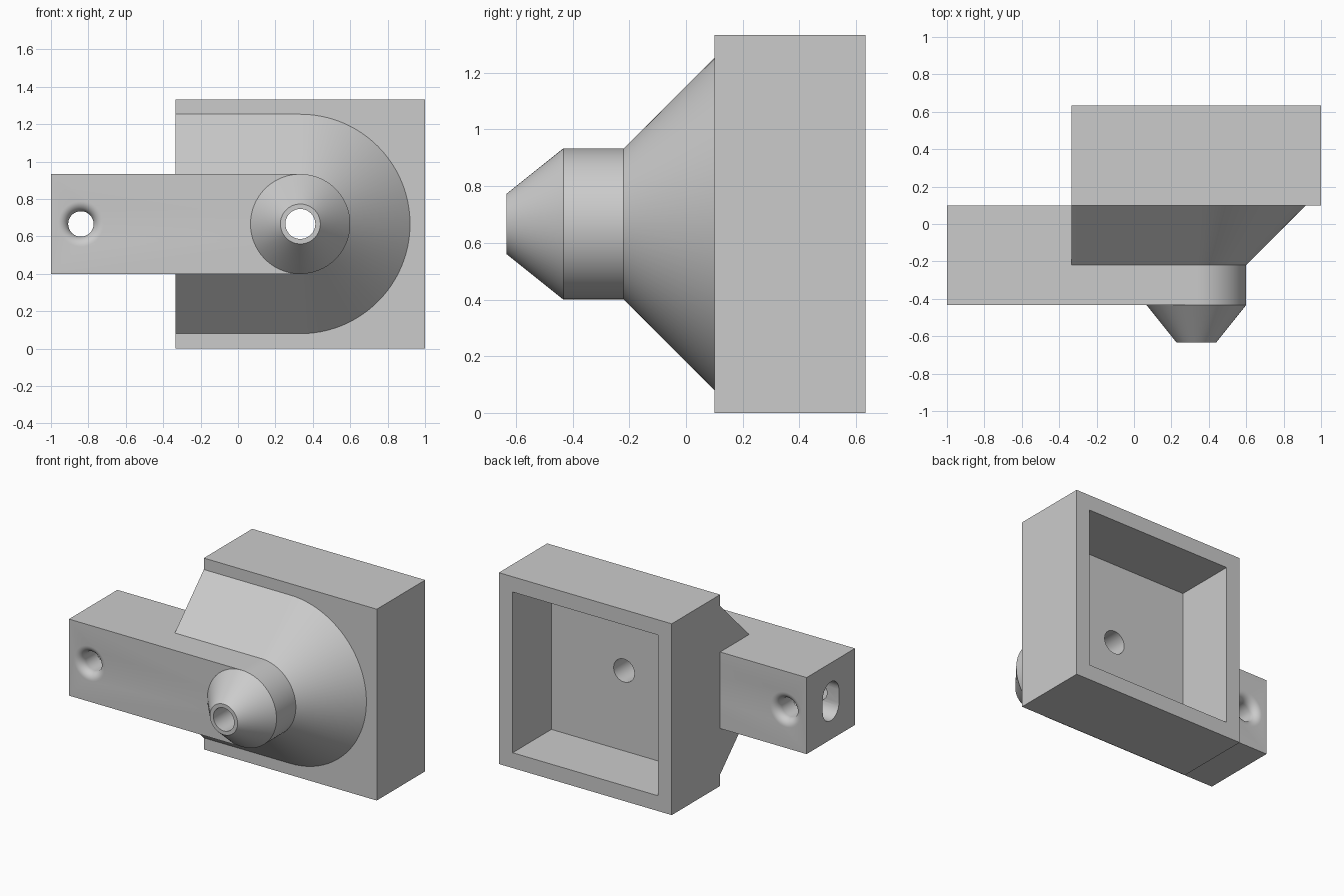
import bpy, bmesh
from math import sin, cos, pi, radians
from mathutils import Vector

if "Cube" in bpy.data.objects:
    bpy.data.objects.remove(bpy.data.objects["Cube"], do_unlink=True)

U = 2 / 37.5                      # one design unit
MID_Z = 12.5 * U                  # height of the shared axis
NOSE_X = 6.25 * U                 # nozzle axis
PIN_X = -0.84                     # arm hole axis
BACK, FRONT, ARM_FRONT, TIP = 0.633, 0.1, -0.433, -0.633
SIDE = -6.25 * U

grey = bpy.data.materials.new("plain grey")
grey.use_nodes = True
grey.diffuse_color = (0.6, 0.6, 0.6, 1)
grey.node_tree.nodes["Principled BSDF"].inputs["Base Color"].default_value = (0.6, 0.6, 0.6, 1)


def ring(x, y, r, n=96):
    return [Vector((x + r * cos(2 * pi * i / n), y, MID_Z + r * sin(2 * pi * i / n)))
            for i in range(n)]


def tongue(left, y, r, n=48):
    """Flat at the left, half round about the nozzle axis at the right."""
    arc = [Vector((NOSE_X + r * cos(a), y, MID_Z + r * sin(a)))
           for a in (-pi / 2 + pi * i / n for i in range(n + 1))]
    return arc + [Vector((left, y, MID_Z + r)), Vector((left, y, MID_Z - r))]


def slot(x, y, half_width, half_height, n=16):
    pts = []
    for start, side in ((0, 1), (pi, -1)):
        for i in range(n + 1):
            a = start + pi * i / n
            pts.append(Vector((x, y + half_width * cos(a),
                               MID_Z + side * (half_height - half_width) + half_width * sin(a))))
    return pts


def rect(x0, x1, y, z0, z1):
    return [Vector((x, y, z)) for x, z in ((x0, z0), (x1, z0), (x1, z1), (x0, z1))]


def loft(name, sections):
    bm = bmesh.new()
    loops = [[bm.verts.new(p) for p in s] for s in sections]
    for a, b in zip(loops, loops[1:]):
        for i in range(len(a)):
            j = (i + 1) % len(a)
            bm.faces.new((a[i], a[j], b[j], b[i]))
    bm.faces.new(loops[0])
    bm.faces.new(loops[-1])
    bmesh.ops.recalc_face_normals(bm, faces=bm.faces)
    mesh = bpy.data.meshes.new(name)
    bm.to_mesh(mesh)
    bm.free()
    mesh.materials.append(grey)
    obj = bpy.data.objects.new(name, mesh)
    bpy.context.collection.objects.link(obj)
    return obj


def cut(obj, *cutters):
    bpy.context.view_layer.objects.active = obj
    for c in cutters:
        mod = obj.modifiers.new("cut", "BOOLEAN")
        mod.operation, mod.solver, mod.object = "DIFFERENCE", "EXACT", c
        bpy.ops.object.modifier_apply(modifier=mod.name)


# Cutters: through bore, rear pocket, rounded-mouth pin hole, end slot
bore = loft("bore_cutter", [ring(NOSE_X, y, 1.5 * U, 64) for y in (-1, 1)])
w = 2 * U
pocket = loft("pocket_cutter", [rect(SIDE + w, 1 - w, y, w, 25 * U - w)
                                for y in (FRONT + w, 1)])
pin_r, lip, steps = 0.068, U, 8
mouth = [(lip * (1 - sin(pi / 2 * i / steps)), pin_r + lip * (1 - cos(pi / 2 * i / steps)))
         for i in range(steps + 1)]        # (depth, radius), deepest first
profile = [(ARM_FRONT - lip, pin_r + lip)]
profile += [(ARM_FRONT + d, r) for d, r in reversed(mouth)]
profile += [(FRONT - d, r) for d, r in mouth] + [(FRONT + lip, pin_r + lip)]
pin = loft("pin_hole_cutter", [ring(PIN_X, y, r, 48) for y, r in profile])
arm_mid = (ARM_FRONT + FRONT) / 2
end_slot = loft("end_slot_cutter", [slot(x, arm_mid, 0.089, 0.135) for x in (-1.1, -0.68)])
cutters = (bore, pocket, pin, end_slot)

# Open-backed housing
housing = loft("housing", [rect(SIDE, 1, y, 0, 25 * U) for y in (FRONT, BACK)])
cut(housing, pocket, bore)

# Flared support between housing and arm
flare = loft("flare", [tongue(SIDE, FRONT, 11 * U), tongue(SIDE, FRONT - 6 * U, 5 * U)])
cut(flare, bore)

# Side arm with round end
arm = loft("arm", [tongue(-1, y, 5 * U) for y in (FRONT, ARM_FRONT)])
cut(arm, bore, pin, end_slot)

# Tapered nozzle
nozzle = loft("nozzle", [ring(NOSE_X, ARM_FRONT, 5 * U), ring(NOSE_X, TIP, 2 * U)])
cut(nozzle, bore)

for c in cutters:
    bpy.data.objects.remove(c, do_unlink=True)

# Smooth rounds, keep edges sharp
for obj in (housing, flare, arm, nozzle):
    obj.data.shade_smooth()
    obj.data.set_sharp_from_angle(angle=radians(25))
